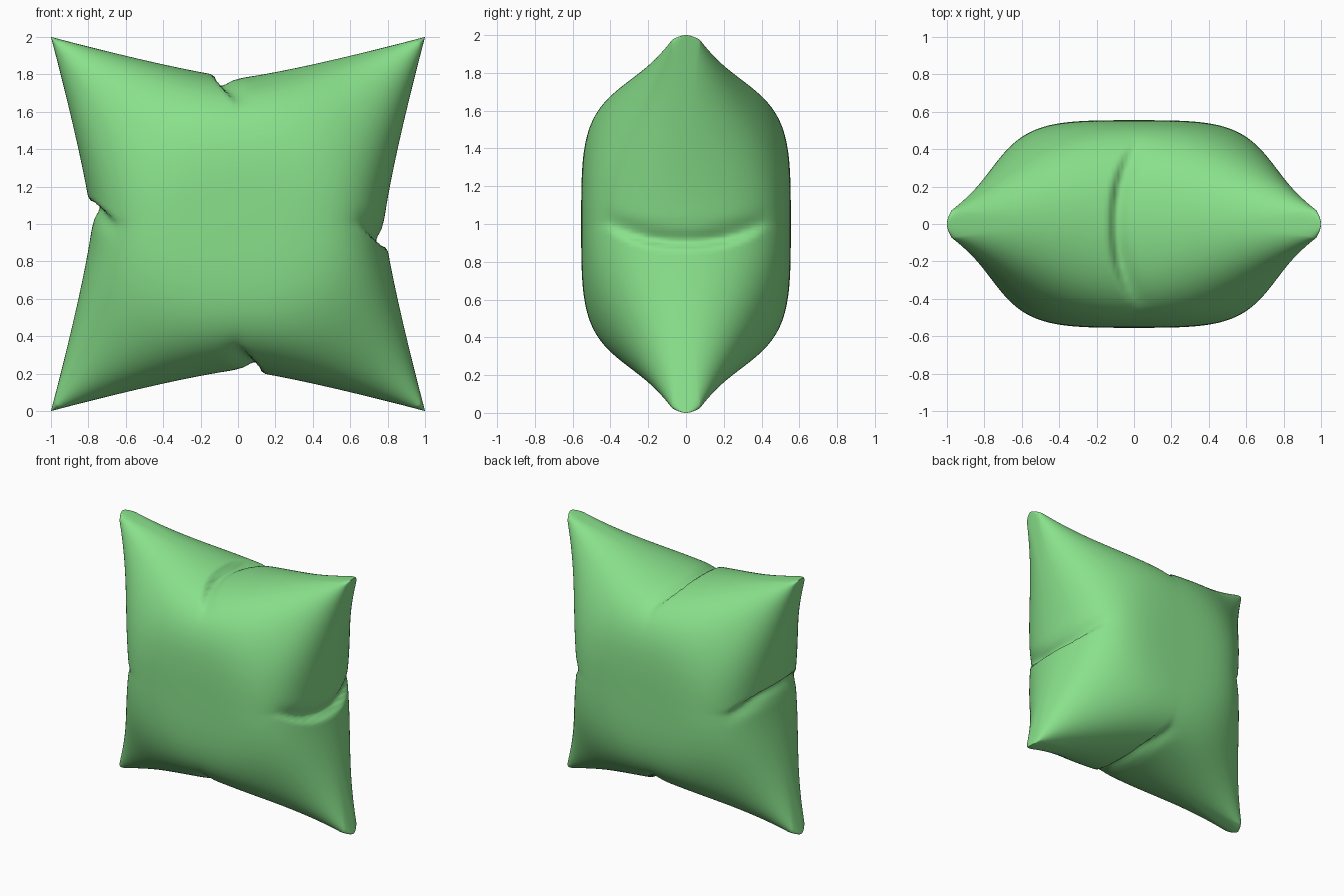
import bpy, bmesh
from math import sin, pi, exp, sqrt

if "Cube" in bpy.data.objects:
    bpy.data.objects.remove(bpy.data.objects["Cube"])

SEG = 150          # grid cells per side of each pillow face
HALF = 0.555       # half thickness at the centre


def smooth(t):
    t = max(0.0, min(1.0, t))
    return t * t * (3 - 2 * t)


def edge(v):
    # distance of the seam from the centre, drawn in between the corners
    return 0.78 + 0.22 * abs(v) ** 1.2


def swell(u, v):
    # inflated profile: full at mid-side, conical at the corners
    n = 2.2 + 1.5 * (1 - v * v) ** 3
    return sqrt(max(0.0, 1 - abs(u) ** n))


def pinch(w, p, y):
    # inward offset of the folded crease in the middle of a side
    s = -1 if w > 0 else 1
    d = s * p - (0.1 - 0.1 * min(1.0, abs(y) / 0.42) ** 2.5)
    width = 0.02 if d > 0 else 0.065
    fade = smooth((abs(w) - 0.5) / 0.22) * smooth((0.52 - abs(y)) / 0.4)
    return fade * 0.055 * exp(-(d / width) ** 2)


def place(u, v, side):
    u, v = sin(u * pi / 2), sin(v * pi / 2)
    x = u * (1 - (1 - edge(v)) * abs(u))
    z = v * (1 - (1 - edge(u)) * abs(v))
    a, b = 1 - abs(u), 1 - abs(v)
    crown = 0.97 + 0.03 * (1 - u * u) * (1 - v * v)
    y = HALF * crown * swell(u, v) * swell(v, u)
    # blunt corner tips
    if a > 1e-6 and b > 1e-6:
        y += 0.055 * abs(u * v) ** 3.5 * sqrt(min(1.0, sqrt(a * b) / 0.025))
    else:
        y = 0.0
    # creases on the four sides
    px, pz = pinch(x, z, y), pinch(z, x, y)
    nx = x - (px if x > 0 else -px)
    nz = z - (pz if z > 0 else -pz)
    y -= 0.6 * (px + pz) * y / HALF
    return nx, side * y, nz + 1


# pillow: two inflated faces welded along the seam
bm = bmesh.new()
for side in (-1, 1):
    made = bmesh.ops.create_grid(bm, x_segments=SEG, y_segments=SEG, size=1)
    for vert in made["verts"]:
        vert.co = place(vert.co.x, vert.co.y, side)
bmesh.ops.remove_doubles(bm, verts=bm.verts, dist=1e-5)
bmesh.ops.recalc_face_normals(bm, faces=bm.faces)
for f in bm.faces:
    f.smooth = True
mesh = bpy.data.meshes.new("pillow")
bm.to_mesh(mesh)
bm.free()
pillow = bpy.data.objects.new("pillow", mesh)
bpy.context.collection.objects.link(pillow)

# green fabric
mat = bpy.data.materials.new("green_fabric")
mat.diffuse_color = (0.25, 0.75, 0.26, 1)
mat.use_nodes = True
mat.node_tree.nodes["Principled BSDF"].inputs["Base Color"].default_value = mat.diffuse_color
mesh.materials.append(mat)
